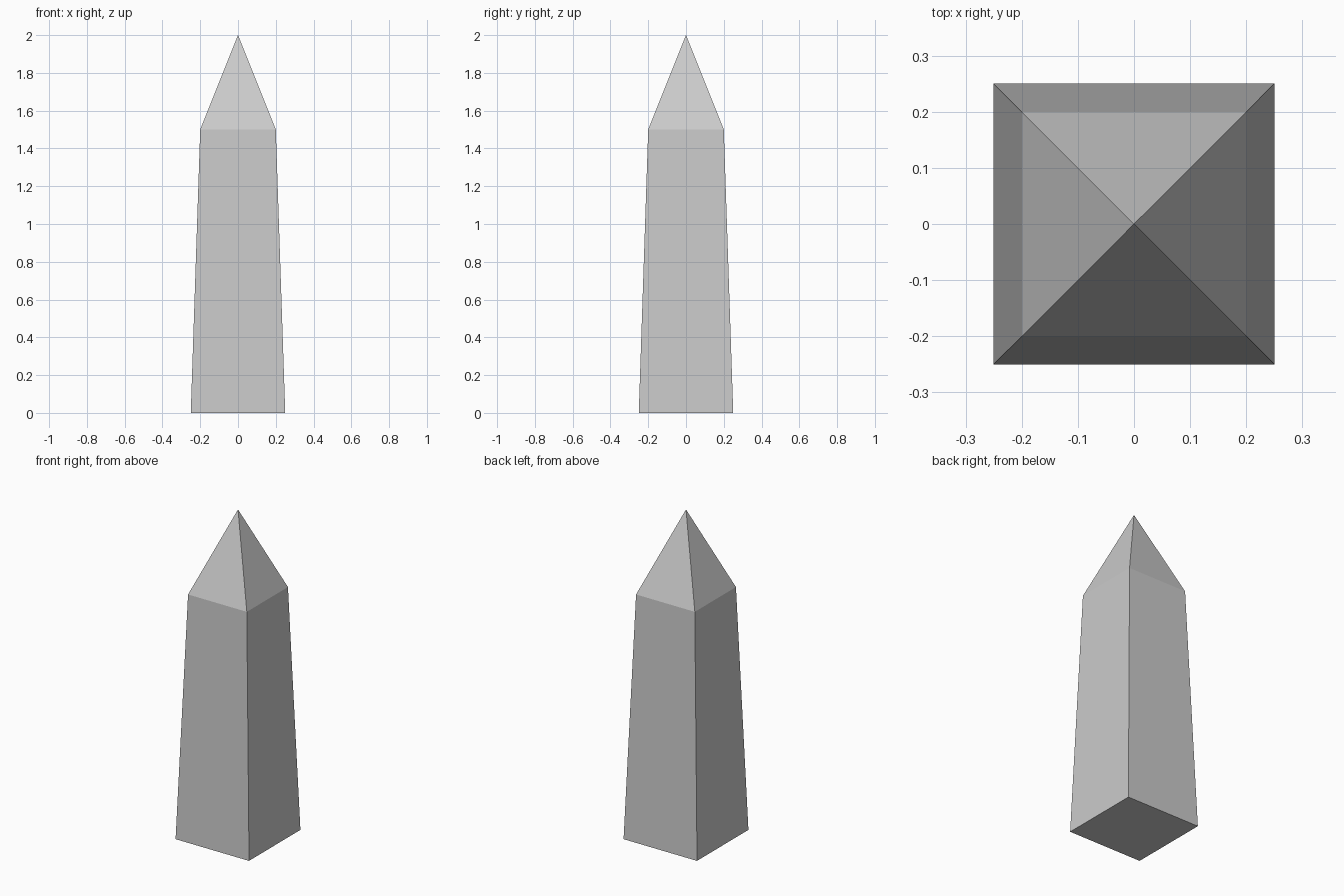
import bpy
import bmesh

if "Cube" in bpy.data.objects:
    bpy.data.objects.remove(bpy.data.objects["Cube"])

# (half width, height) of each square section of the shaft
SECTIONS = [(0.25, 0.0), (0.20, 1.5)]
TIP_HEIGHT = 2.0
CORNERS = [(-1, -1), (1, -1), (1, 1), (-1, 1)]


def bridge(bm, lower, upper):
    for i in range(4):
        j = (i + 1) % 4
        bm.faces.new((lower[i], lower[j], upper[j], upper[i]))


bm = bmesh.new()

# tapered shaft with a closed base
rings = [[bm.verts.new((x * h, y * h, z)) for x, y in CORNERS] for h, z in SECTIONS]
bm.faces.new(rings[0][::-1])
bridge(bm, rings[0], rings[1])

# pyramid point
tip = bm.verts.new((0, 0, TIP_HEIGHT))
for i in range(4):
    bm.faces.new((rings[1][i], rings[1][(i + 1) % 4], tip))

mesh = bpy.data.meshes.new("obelisk")
bm.to_mesh(mesh)
bm.free()
bpy.context.collection.objects.link(bpy.data.objects.new("obelisk", mesh))
